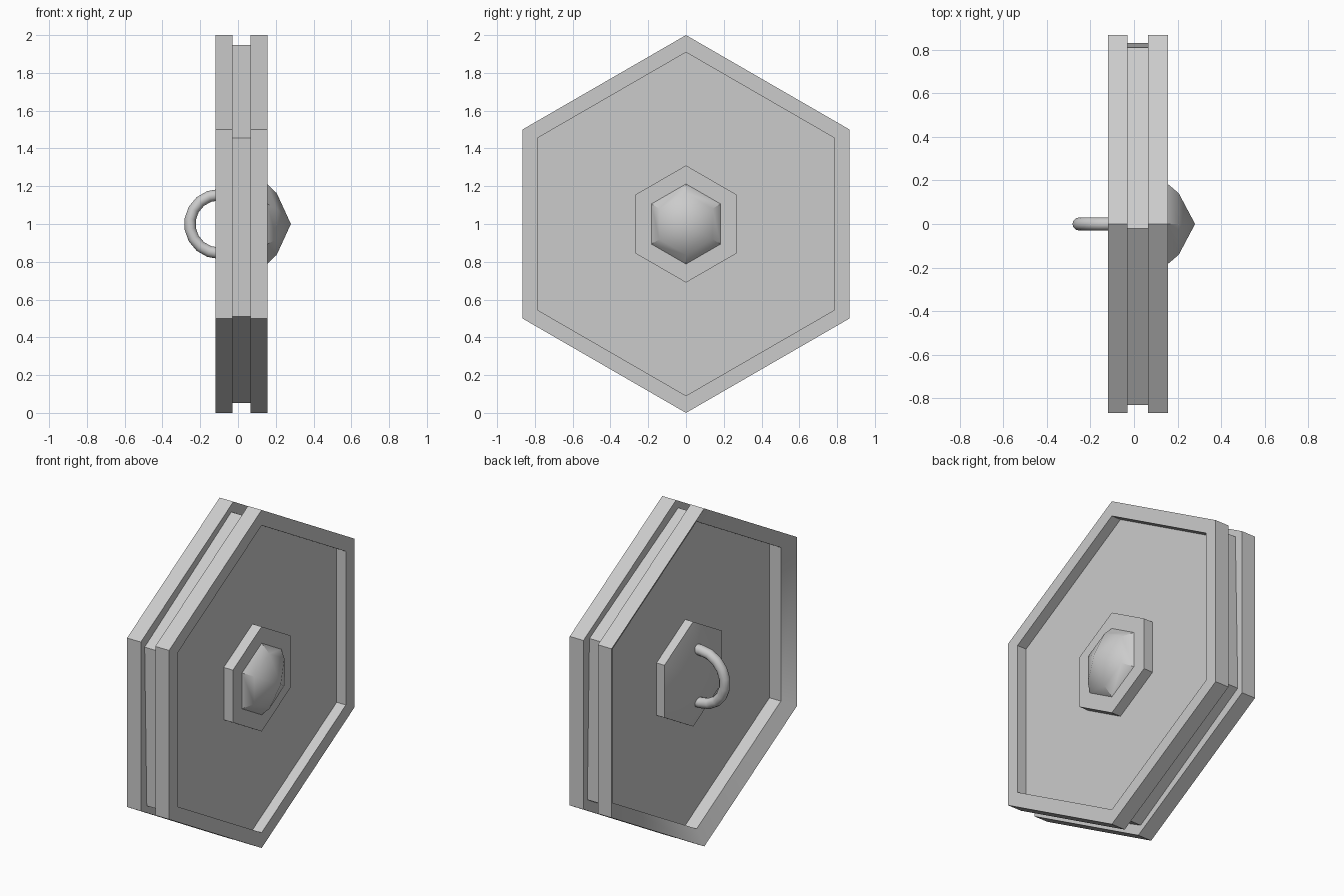
import bpy, bmesh, math

if "Cube" in bpy.data.objects:
    bpy.data.objects.remove(bpy.data.objects["Cube"])


def finish(obj):
    bpy.ops.object.select_all(action='DESELECT')
    obj.select_set(True)
    bpy.context.view_layer.objects.active = obj
    bpy.ops.object.shade_smooth_by_angle(angle=math.radians(34))


def hex_loft(name, profile, cap_start=False, cap_end=False, turn=0.0):
    """Skin a row of hexagons (x, radius) along x; radius 0 makes a point."""
    bm = bmesh.new()
    rings = []
    for x, r in profile:
        if r == 0:
            rings.append([bm.verts.new((x, 0, 1))])
            continue
        angles = [math.radians(90 + turn + 60 * i) for i in range(6)]
        rings.append([bm.verts.new((x, r * math.cos(a), 1 + r * math.sin(a)))
                      for a in angles])
    for a, b in zip(rings, rings[1:]):
        for i in range(6):
            j = (i + 1) % 6
            if len(b) == 1:
                bm.faces.new((a[i], a[j], b[0]))
            else:
                bm.faces.new((a[i], a[j], b[j], b[i]))
    if cap_start:
        bm.faces.new(rings[0][::-1])
    if cap_end:
        bm.faces.new(rings[-1])
    # profiles running towards -x come out inside out
    if profile[-1][0] < profile[0][0] or name == "back_plate":
        bmesh.ops.reverse_faces(bm, faces=bm.faces[:])
    mesh = bpy.data.meshes.new(name)
    bm.to_mesh(mesh)
    bm.free()
    obj = bpy.data.objects.new(name, mesh)
    bpy.context.collection.objects.link(obj)
    finish(obj)
    return obj


# Plates with recessed faces; the back rim slopes inwards
hex_loft("front_plate", [(.065, 1), (.155, 1), (.155, .909), (.095, .909)],
         cap_start=True, cap_end=True)
hex_loft("back_plate", [(-.03, .92), (-.03, 1), (-.12, 1), (-.07, .909), (.005, .909)],
         cap_end=True)

# Slightly turned core between the plates
hex_loft("core_band", [(-.03, .947), (.065, .947)], turn=1.2)

# Front boss with its faceted stud
hex_loft("front_boss", [(.095, .31), (.155, .31)], cap_end=True)
hex_loft("front_stud", [(.155, .212), (.205, .163), (.28, 0)])

# Back boss with a shallow pointed face
hex_loft("back_boss", [(.005, .31), (-.047, .31), (-.118, 0)])

# Half ring handle on the back
points = [(-.07, 1.155)]
for i in range(10):
    a = math.radians(90 + 20 * i)
    points.append((-.10 + .155 * math.cos(a), 1 + .155 * math.sin(a)))
points.append((-.07, .845))
curve = bpy.data.curves.new("ring_handle", 'CURVE')
curve.dimensions = '3D'
curve.bevel_depth = .03
curve.bevel_resolution = 4
curve.use_fill_caps = True
spline = curve.splines.new('POLY')
spline.points.add(len(points) - 1)
for p, (x, z) in zip(spline.points, points):
    p.co = (x, 0, z, 1)
ring = bpy.data.objects.new("ring_handle", curve)
bpy.context.collection.objects.link(ring)
bpy.ops.object.select_all(action='DESELECT')
ring.select_set(True)
bpy.context.view_layer.objects.active = ring
bpy.ops.object.convert(target='MESH')
finish(bpy.context.view_layer.objects.active)
